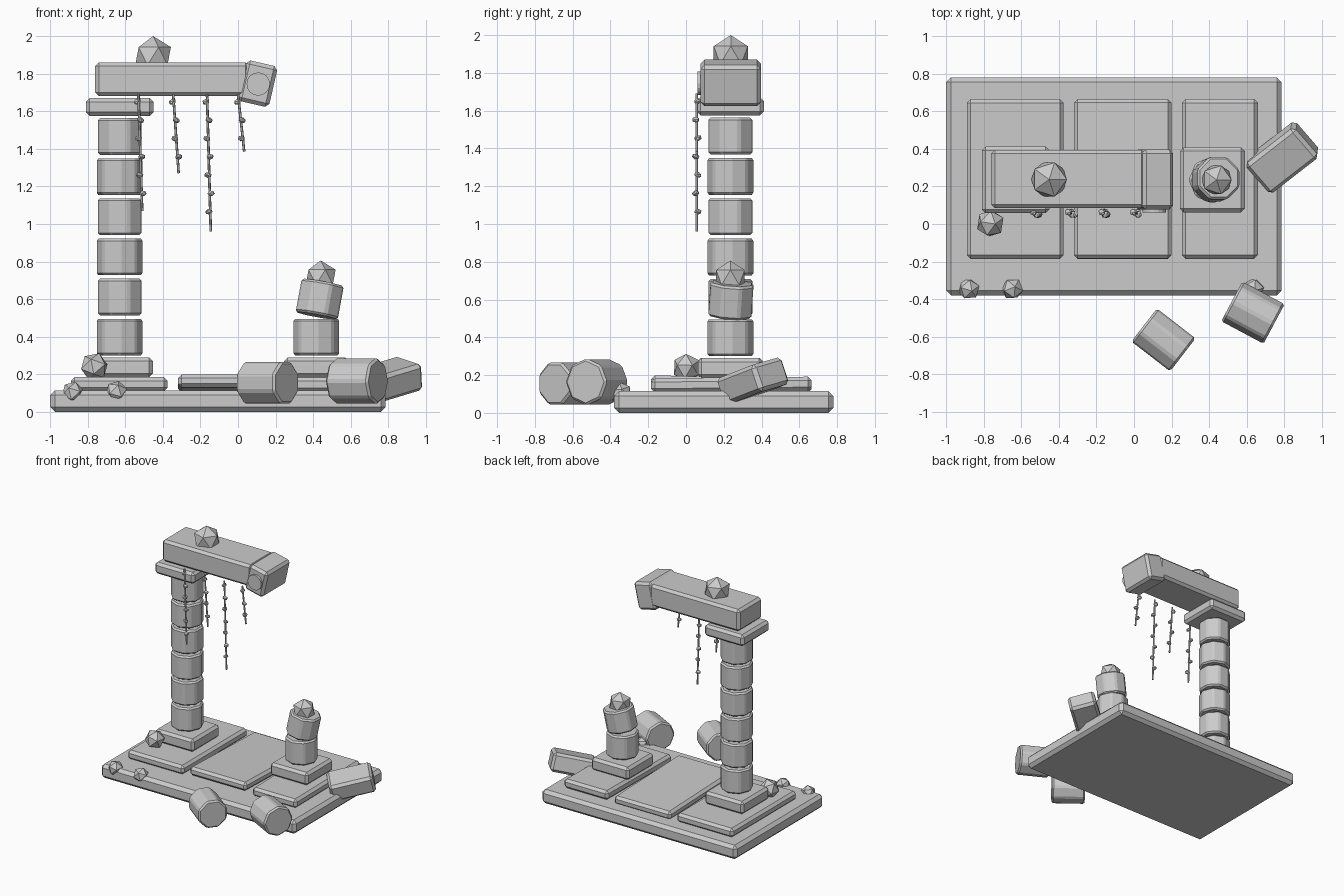
import bpy, bmesh, math
from mathutils import Vector, Matrix, Euler

if "Cube" in bpy.data.objects:
    bpy.data.objects.remove(bpy.data.objects["Cube"])


def finish(name, bm, loc=(0, 0, 0), rot=(0, 0, 0), bevel=0):
    me = bpy.data.meshes.new(name)
    bm.to_mesh(me)
    bm.free()
    ob = bpy.data.objects.new(name, me)
    bpy.context.collection.objects.link(ob)
    ob.location = loc
    ob.rotation_euler = rot
    if bevel:
        mod = ob.modifiers.new("chipped_edges", 'BEVEL')
        mod.width = bevel
        mod.segments = 1
        mod.limit_method = 'ANGLE'
    return ob


def box(name, centre, size, rot=(0, 0, 0), bevel=0.02):
    bm = bmesh.new()
    bmesh.ops.create_cube(bm, size=1)
    bmesh.ops.scale(bm, vec=size, verts=bm.verts)
    return finish(name, bm, centre, rot, bevel)


def drum(name, centre, r, h, rot=(0, 0, 0), phase=0, sides=8, bevel=0.012):
    bm = bmesh.new()
    bmesh.ops.create_cone(bm, cap_ends=True, segments=sides, radius1=r, radius2=r,
                          depth=h, matrix=Matrix.Rotation(phase, 4, 'Z'))
    return finish(name, bm, centre, rot, bevel)


def rock(name, centre, r, rot=(0, 0, 0)):
    bm = bmesh.new()
    bmesh.ops.create_icosphere(bm, subdivisions=1, radius=r)
    return finish(name, bm, centre, rot)


def axis_rot(direction):
    return Vector(direction).to_track_quat('Z', 'Y').to_euler()


# Floor: foundation and three paving slabs
box("foundation", (-0.107, 0.2, 0.0575), (1.785, 1.16, 0.115), bevel=0.025)
box("paving_left", (-0.632, 0.24, 0.148), (0.515, 0.85, 0.075))
box("paving_middle", (-0.06, 0.24, 0.152), (0.52, 0.85, 0.07), (-0.03, 0, 0))
box("paving_right", (0.457, 0.24, 0.15), (0.405, 0.85, 0.075), (0.01, 0, 0))

# Standing column
cx, cy = -0.63, 0.235
box("plinth_left", (cx, cy, 0.237), (0.355, 0.355, 0.105))
for i in range(6):
    drum(f"column_drum_{i + 1}", (cx, cy, 0.398 + i * 0.2135), 0.126, 0.195,
         phase=(i % 2) * math.pi / 8)
box("capital", (cx, cy, 1.623), (0.36, 0.355, 0.095))

# Lintel with cracked, drooping end and round boss
box("lintel", (-0.35, 0.24, 1.77), (0.82, 0.31, 0.18))
box("lintel_broken_end", (0.105, 0.237, 1.747), (0.17, 0.318, 0.223), (0, 0.225, 0))
drum("lintel_boss", (0.108, 0.073, 1.745), 0.062, 0.025, (math.pi / 2, 0, 0),
     sides=16, bevel=0)

# Broken column stump
sx = 0.417
box("plinth_right", (sx, cy, 0.237), (0.345, 0.345, 0.105))
drum("stump_drum_lower", (sx, cy, 0.398), 0.126, 0.195)
drum("stump_drum_tilted", (0.435, 0.238, 0.6), 0.123, 0.18, (-0.07, 0.18, 0),
     phase=math.pi / 8)

# Fallen pieces
drum("fallen_drum_a", (0.157, -0.617, 0.155), 0.12, 0.26,
     axis_rot((0.79, -0.61, 0)), phase=math.pi / 8)
drum("fallen_drum_b", (0.633, -0.472, 0.164), 0.124, 0.255,
     axis_rot((0.88, -0.47, 0)))
box("fallen_block", (0.79, 0.354, 0.168), (0.34, 0.215, 0.15), (0.22, -0.235, 0.66))

# Rocks
rock("rock_on_lintel", (-0.452, 0.237, 1.894), 0.106)
rock("rock_on_stump", (0.44, 0.235, 0.717), 0.089)
rock("rock_by_plinth", (-0.765, 0.003, 0.24), 0.077, (0.2, 0.3, 0.5))
rock("rubble_1", (-0.88, -0.345, 0.103), 0.06, (0.3, 0.2, 0.4))
rock("rubble_2", (-0.648, -0.345, 0.107), 0.06, (0.1, 0.3, 1.0))
rock("rubble_3", (0.635, -0.345, 0.105), 0.06, (0.2, 0.1, 0.2))

# Hanging vines: strand with alternating leaf buds, (top x, bottom x, bottom z, leaves)
vines = [(-0.53, -0.51, 1.07, 6), (-0.345, -0.316, 1.27, 4),
         (-0.165, -0.145, 0.96, 7), (0.0, 0.033, 1.385, 3)]
top_z, vy = 1.69, 0.057
for n, (x0, x1, z1, leaves) in enumerate(vines):
    a, b = Vector((x0, vy, top_z)), Vector((x1, vy, z1))
    d = b - a
    bm = bmesh.new()
    bmesh.ops.create_cone(
        bm, cap_ends=True, segments=6, radius1=0.007, radius2=0.007, depth=d.length,
        matrix=Matrix.Translation((a + b) / 2) @ d.to_track_quat('Z', 'Y').to_matrix().to_4x4())
    for k in range(leaves):
        z = 1.65 - k * 0.0975
        side = 1 if k % 2 else -1
        p = a + d * ((top_z - z) / (top_z - z1)) + Vector((side * 0.007, -side * 0.006, 0))
        m = (Matrix.Translation(p) @ Euler((0.2, side * 0.3, k * 0.9)).to_matrix().to_4x4()
             @ Matrix.Diagonal((1.0, 1.0, 0.75, 1)))
        bmesh.ops.create_icosphere(bm, subdivisions=1, radius=0.021, matrix=m)
    finish(f"vine_{n + 1}", bm)
